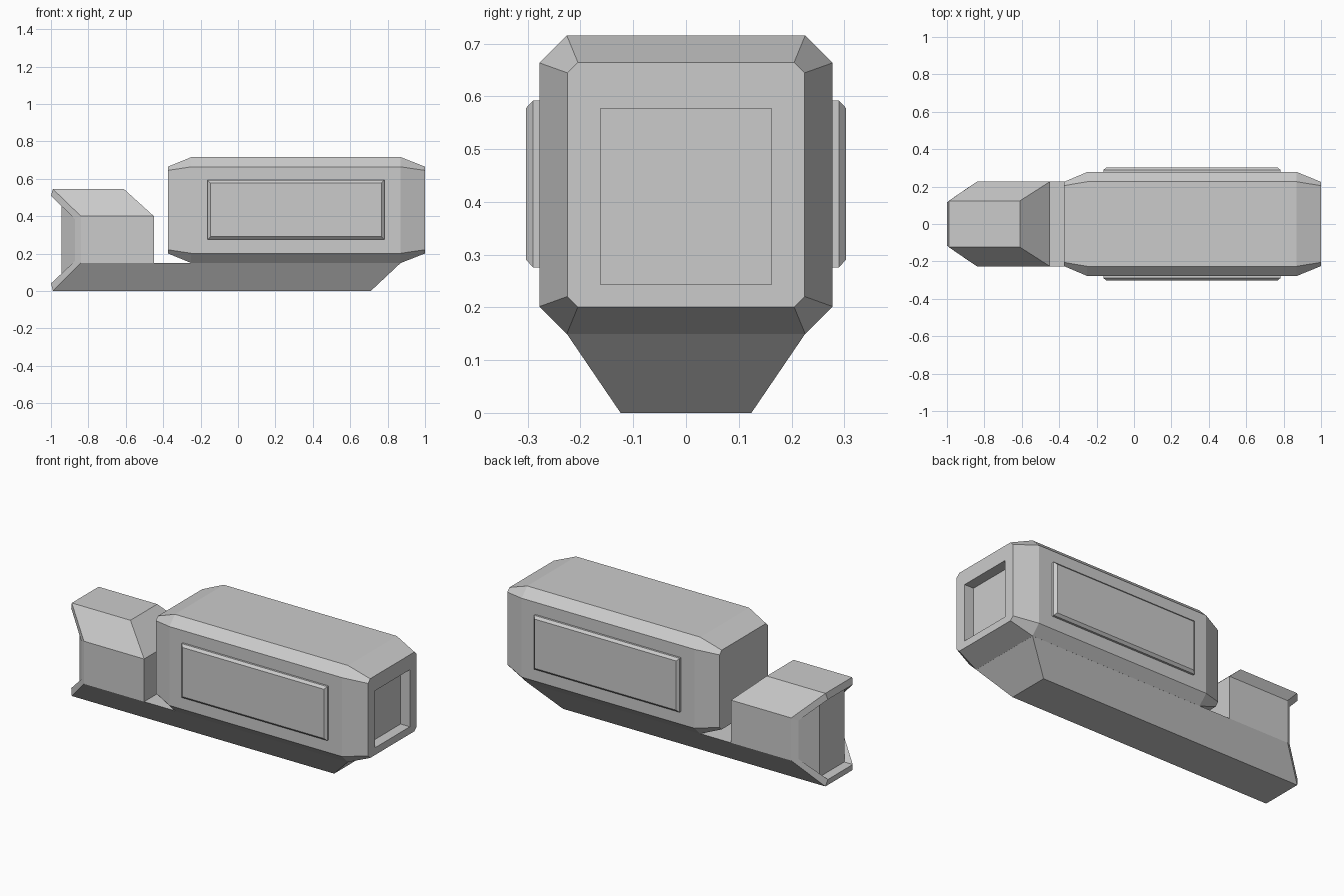
import bpy, bmesh, math

if "Cube" in bpy.data.objects:
    bpy.data.objects.remove(bpy.data.objects["Cube"])


def bridge(bm, a, b):
    # Quads between two closed rings of vertices
    n = len(a)
    for i in range(n):
        j = (i + 1) % n
        bm.faces.new((a[i], a[j], b[j], b[i]))


def finish(name, bm):
    # Weld coincident points, merge coplanar faces, make the object
    bmesh.ops.remove_doubles(bm, verts=bm.verts[:], dist=0.0005)
    bmesh.ops.dissolve_limit(bm, angle_limit=math.radians(0.5),
                             verts=bm.verts[:], edges=bm.edges[:])
    bmesh.ops.recalc_face_normals(bm, faces=bm.faces[:])
    me = bpy.data.meshes.new(name)
    bm.to_mesh(me)
    bm.free()
    ob = bpy.data.objects.new(name, me)
    bpy.context.collection.objects.link(ob)
    return ob


def loft(name, rings):
    bm = bmesh.new()
    vs = [[bm.verts.new(p) for p in r] for r in rings]
    for a, b in zip(vs, vs[1:]):
        bridge(bm, a, b)
    bm.faces.new(vs[0])
    if len(set(rings[-1])) == len(rings[-1]):
        bm.faces.new(vs[-1])
    else:
        bm.faces.new(vs[-1][::2])   # pairs of points share a corner
    return finish(name, bm)


def octagon(x, w, h, c, z=0.4325):
    # Chamfered rectangle across the length; c = 0 gives a plain rectangle
    return [(x, w, z - h + c), (x, w, z + h - c), (x, w - c, z + h), (x, c - w, z + h),
            (x, -w, z + h - c), (x, -w, z - h + c), (x, c - w, z - h), (x, w - c, z - h)]


def window(x):
    # Each corner twice, matched to the octagon's order
    y, lo, hi = 0.162, 0.243, 0.577
    return [(x, s * y, z) for s, z in
            ((1, lo), (1, hi), (1, hi), (-1, hi), (-1, hi), (-1, lo), (-1, lo), (1, lo))]


# Main body with tapered ends and a sunken window in the +x end
loft("main_body", [
    octagon(-0.375, 0.225, 0.232, 0.02),
    octagon(-0.25, 0.278, 0.283, 0.052),
    octagon(0.87, 0.278, 0.283, 0.052),
    octagon(1.0, 0.225, 0.232, 0.02),
    window(1.0), window(0.94)])

# Raised bevelled panel on each side
for side, label in ((-1, "front"), (1, "back")):
    rings = []
    for y, b in ((0.27, 0), (0.29, 0), (0.303, 0.014)):
        x0, x1, z0, z1 = -0.162 + b, 0.782 - b, 0.276 + b, 0.592 - b
        rings.append([(x, side * y, z) for x, z in
                      ((x0, z0), (x1, z0), (x1, z1), (x0, z1))])
    loft("side_panel_" + label, rings)

# Keel and tail block in one piece
bm = bmesh.new()


def tail_ring(xs, ys, zs):
    # xs: bottom, low side, high side, top; ys: narrow, wide
    (xb, xl, xh, xt), (n, w), (zb, zl, zh, zt) = xs, ys, zs
    pts = [(xb, -n, zb), (xb, n, zb), (xl, w, zl), (xh, w, zh),
           (xt, n, zt), (xt, -n, zt), (xh, -w, zh), (xl, -w, zl)]
    return [bm.verts.new(p) for p in pts]


outer, inner = (0, 0.15, 0.4, 0.545), (0.04, 0.16, 0.385, 0.508)
F = tail_ring((-0.45, -0.45, -0.45, -0.61), (0.124, 0.226), outer)
A = tail_ring((-0.99, -0.84, -0.84, -0.99), (0.124, 0.226), outer)
B = tail_ring((-1.0, -0.872, -0.872, -1.0), (0.115, 0.205), inner)
C = tail_ring((-0.945, -0.872, -0.872, -0.945), (0.115, 0.205), inner)
for a, b in ((F, A), (A, B), (B, C)):
    bridge(bm, a, b)
# Sunken rear panel and its angled sides
for idx in ((0, 1, 4, 5), (1, 2, 3, 4), (5, 6, 7, 0)):
    bm.faces.new([C[i] for i in idx])
# Front of the tail block
bm.faces.new((F[3], F[4], F[5], F[6]))
bm.faces.new((F[2], F[3], F[6], F[7]))
# Keel running forward to the sloped bow
low = [F[0], F[1], F[2], F[7]]
bow = [bm.verts.new(p) for p in ((0.71, -0.124, 0), (0.71, 0.124, 0),
                                 (0.87, 0.226, 0.15), (0.87, -0.226, 0.15))]
bridge(bm, low, bow)
bm.faces.new(bow)
finish("keel_and_tail", bm)
